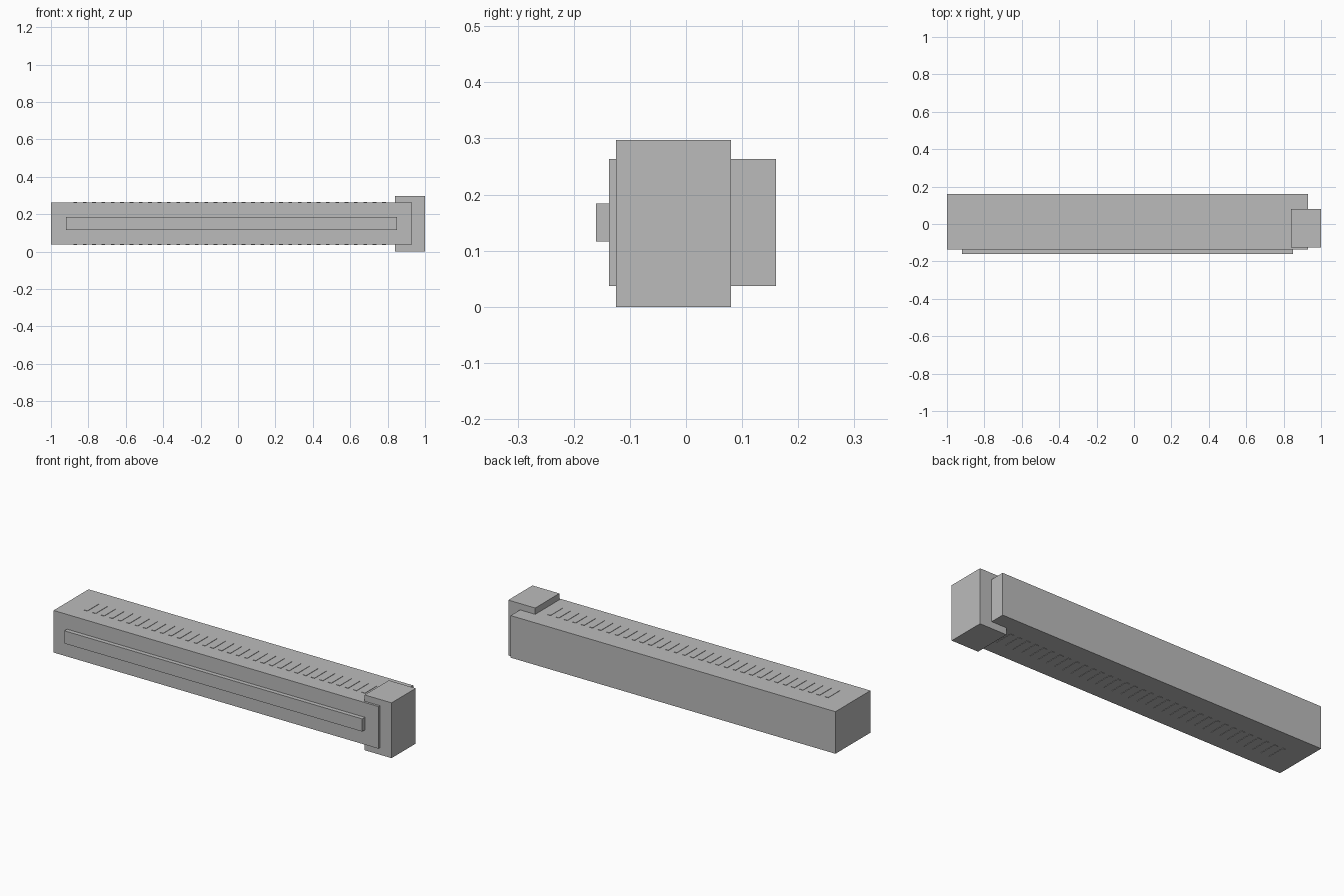
import bpy

cube = bpy.data.objects.get("Cube")
if cube:
    bpy.data.objects.remove(cube, do_unlink=True)

# Single plain grey finish
grey = bpy.data.materials.new("plain grey")
grey.use_nodes = True
colour = (0.5, 0.5, 0.5, 1)
grey.diffuse_color = colour
grey.node_tree.nodes["Principled BSDF"].inputs["Base Color"].default_value = colour


def box(name, low, high):
    """Add a flat-sided block spanning two opposite corners."""
    centre = [(a + b) / 2 for a, b in zip(low, high)]
    size = [b - a for a, b in zip(low, high)]
    bpy.ops.mesh.primitive_cube_add(size=1, location=centre)
    obj = bpy.context.object
    obj.name = name
    obj.scale = size
    bpy.ops.object.transform_apply(location=False, rotation=False, scale=True)
    obj.data.materials.append(grey)
    return obj


# Long main bar, its raised front strip and the end block
bottom, top = 0.037, 0.263
box("main_body", (-1, -0.137, bottom), (0.93, 0.16, top))
box("front_strip", (-0.92, -0.16, 0.116), (0.85, -0.13, 0.184))
box("end_block", (0.84, -0.125, 0), (1, 0.08, 0.297))

# Row of thin ribs on the upper and lower faces
lip = 0.002
for name, z in (("top_ribs", top), ("bottom_ribs", bottom)):
    rib = box(name, (-0.88, -0.05, z - lip), (-0.86, 0.05, z + lip))
    row = rib.modifiers.new("row", 'ARRAY')
    row.count = 34
    row.use_relative_offset = False
    row.use_constant_offset = True
    row.constant_offset_displace = (0.05, 0, 0)
